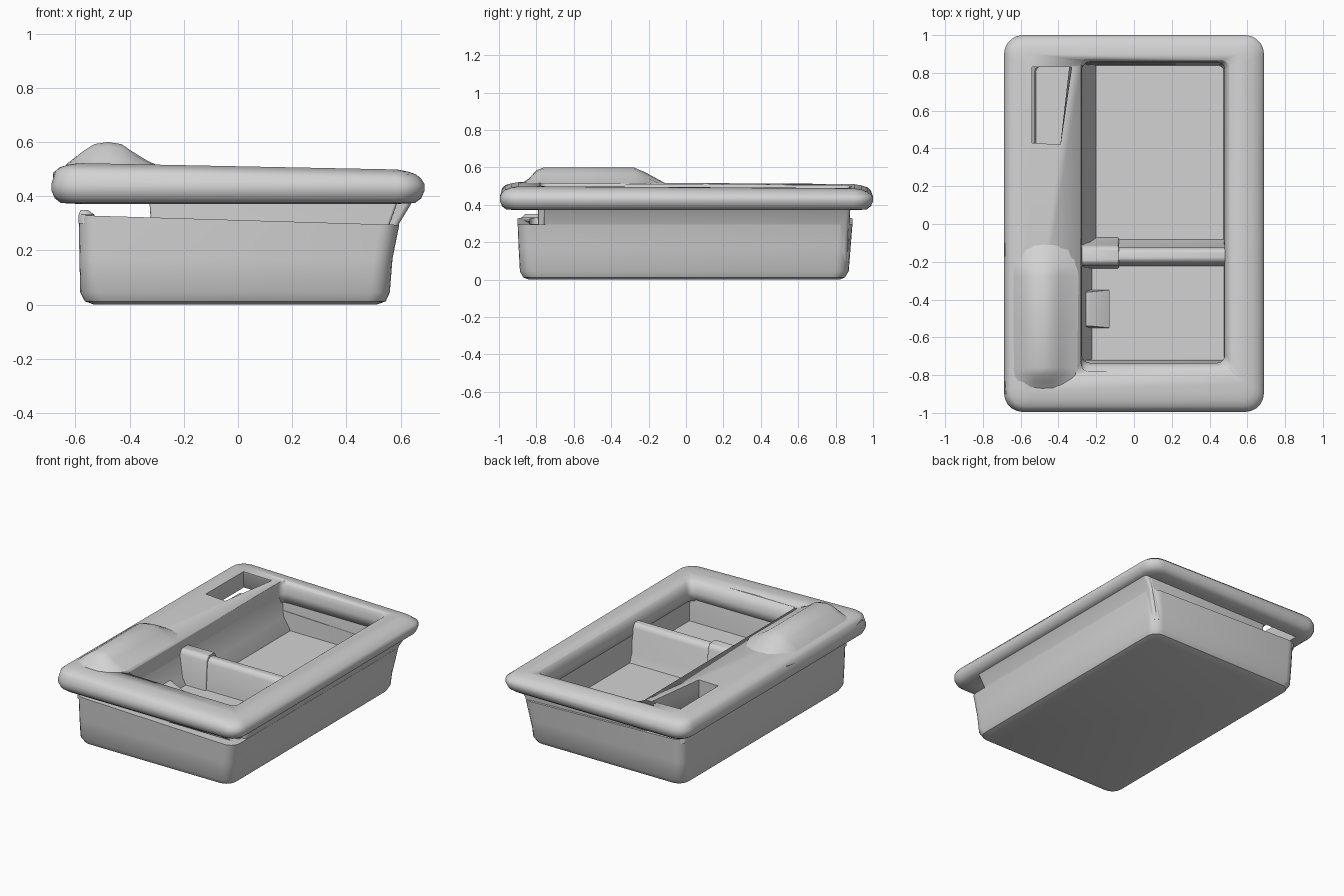
import bpy, bmesh, math

if "Cube" in bpy.data.objects:
    bpy.data.objects.remove(bpy.data.objects["Cube"])

mat = bpy.data.materials.new("plain grey")
mat.diffuse_color = (0.65, 0.65, 0.65, 1)
mat.use_nodes = True
mat.node_tree.nodes["Principled BSDF"].inputs["Base Color"].default_value = mat.diffuse_color


def finish(name, bm, smooth=True):
    bmesh.ops.recalc_face_normals(bm, faces=bm.faces)
    me = bpy.data.meshes.new(name)
    bm.to_mesh(me)
    bm.free()
    me.materials.append(mat)
    ob = bpy.data.objects.new(name, me)
    bpy.context.collection.objects.link(ob)
    if smooth:
        bpy.ops.object.select_all(action='DESELECT')
        ob.select_set(True)
        bpy.context.view_layer.objects.active = ob
        bpy.ops.object.shade_smooth_by_angle(angle=math.radians(35))
    return ob


def rounded(x0, x1, y0, y1, r, z, n=5):
    """Rounded rectangle ring at height z."""
    pts = []
    for k, (cx, cy) in enumerate([(x1 - r, y1 - r), (x0 + r, y1 - r), (x0 + r, y0 + r), (x1 - r, y0 + r)]):
        for i in range(n + 1):
            a = math.pi / 2 * (k + i / n)
            pts.append((cx + r * math.cos(a), cy + r * math.sin(a), z))
    return pts


def loft(name, rings):
    """Skin a stack of rings and cap both ends."""
    bm = bmesh.new()
    vs = [[bm.verts.new(p) for p in ring] for ring in rings]
    n = len(vs[0])
    for a, b in zip(vs, vs[1:]):
        for i in range(n):
            bm.faces.new((a[i], a[(i + 1) % n], b[(i + 1) % n], b[i]))
    bm.faces.new(vs[0])
    bm.faces.new(vs[-1])
    return finish(name, bm)


def block(name, sections):
    return loft(name, [rounded(*s) for s in sections])


def tilt(ob, z_min, sx, sy):
    """Slope everything above z_min across x and y."""
    for v in ob.data.vertices:
        if v.co.z > z_min:
            v.co.z += sx * v.co.x + sy * v.co.y


def cut(ob, cutter):
    cutter.hide_render = True
    cutter.hide_viewport = True
    m = ob.modifiers.new("cut", 'BOOLEAN')
    m.operation = 'DIFFERENCE'
    m.solver = 'EXACT'
    m.object = cutter


# tub: open shell with a rounded bottom edge
tub = block("tub", [(-.53, .51, -.84, .82, .07, 0),
                    (-.565, .545, -.87, .85, .07, .012),
                    (-.582, .56, -.888, .87, .07, .045),
                    (-.585, .57, -.895, .88, .07, .17),
                    (-.588, .595, -.9, .89, .07, .312)])
tilt(tub, .3, -.03, 0)
FLOOR = .2
cut(tub, block("tub_cutter", [(-.52, .48, -.83, .84, .04, FLOOR),
                              (-.53, .51, -.84, .85, .04, .5)]))
# raised floor of the small well
block("small_well_floor", [(-.26, .5, -.74, -.17, .01, .15), (-.26, .5, -.74, -.17, .01, .24)])
# raised lip along the left edge of the tub
block("tub_left_lip", [(-.588, -.525, -.88, .87, .025, .3),
                       (-.588, -.53, -.88, .87, .025, .332),
                       (-.58, -.555, -.86, .85, .01, .35)])

# rim: thick rounded slab
prof = [(.09, .372), (.035, .375), (.012, .392), (0, .42), (0, .445),
        (.012, .472), (.03, .488), (.06, .498), (.10, .505)]
rim = block("rim", [(-.688 + d, .688 - d, -.995 + d, 1 - d, max(.1 - d * .5, .03), z) for d, z in prof])
tilt(rim, .46, -.02, -.006)


def opening(name, x0, x1, y0, y1):
    flare = [(0, .3), (0, .43), (.006, .46), (.02, .485), (.045, .505), (.055, .56)]
    return block(name, [(x0 - d * .1, x1 + d, y0 - d, y1 + d * .5, .04, z) for d, z in flare])


cut(rim, opening("rim_opening_cutter", -.275, .48, -.735, .855))
# tapered slot in the left panel, wider below
slots = [([(-.6, .43), (-.39, .42), (-.34, .92), (-.6, .92)], .3),
         ([(-.54, .43), (-.39, .42), (-.33, .83), (-.54, .83)], .5),
         ([(-.54, .43), (-.39, .42), (-.33, .83), (-.54, .83)], .6)]
cut(rim, loft("slot_cutter", [[(x, y, z) for x, y in ps] for ps, z in slots]))

# walls between the tub floor and the rim
block("left_well_wall", [(-.31, -.2, -.77, .86, .01, .1), (-.31, -.2, -.77, .86, .01, .205),
                         (-.32, -.25, -.77, .86, .01, .28),
                         (-.33, -.277, -.77, .86, .01, .43)])
block("right_well_wall", [(.47, .55, -.76, .86, .02, .1), (.48, .595, -.76, .87, .02, .3),
                          (.485, .65, -.76, .88, .02, .39)])
block("front_well_wall", [(-.31, .53, -.79, -.71, .01, .1), (-.32, .56, -.79, -.72, .01, .3),
                          (-.33, .60, -.79, -.74, .01, .41)])
block("back_well_wall", [(-.31, .53, .84, .87, .01, .1), (-.32, .58, .845, .875, .01, .3),
                         (-.33, .62, .86, .88, .01, .41)])
# sloped wedge on the left of the small well
block("small_well_wedge", [(-.27, -.13, -.55, -.35, .005, .2), (-.27, -.13, -.55, -.35, .005, .25),
                           (-.27, -.24, -.54, -.36, .005, .31)])

# divider between the two wells, with a thicker collar at its left end
for name, x0, x1, g, top in (("divider", -.26, .49, 0, .445), ("divider_collar", -.285, -.08, .012, .46)):
    block(name, [(x0, x1, -.24 - g, -.06 + g, .01, .15), (x0, x1, -.22 - g, -.11 + g, .01, .26),
                 (x0, x1, -.21 - g, -.125 + g, .01, top - .03),
                 (x0, x1, -.2 - g, -.135 + g, .01, top - .01),
                 (x0, x1, -.185 - g, -.15 + g, .01, top)])

# hump on the left panel, lofted from front to back
hump = [(-.682, -.35), (-.63, .28), (-.57, .7), (-.53, .93), (-.48, 1), (-.43, .93),
        (-.39, .68), (-.33, .35), (-.28, .15)]
stations = [(-.90, .01), (-.84, .05), (-.80, .095), (-.76, .11), (-.52, .11),
            (-.28, .11), (-.22, .085), (-.10, .02)]
loft("hump", [[(-.675, y, .435)] + [(x, y, .49 + h * f) for x, f in hump] + [(-.28, y, .435)]
              for y, h in stations])
